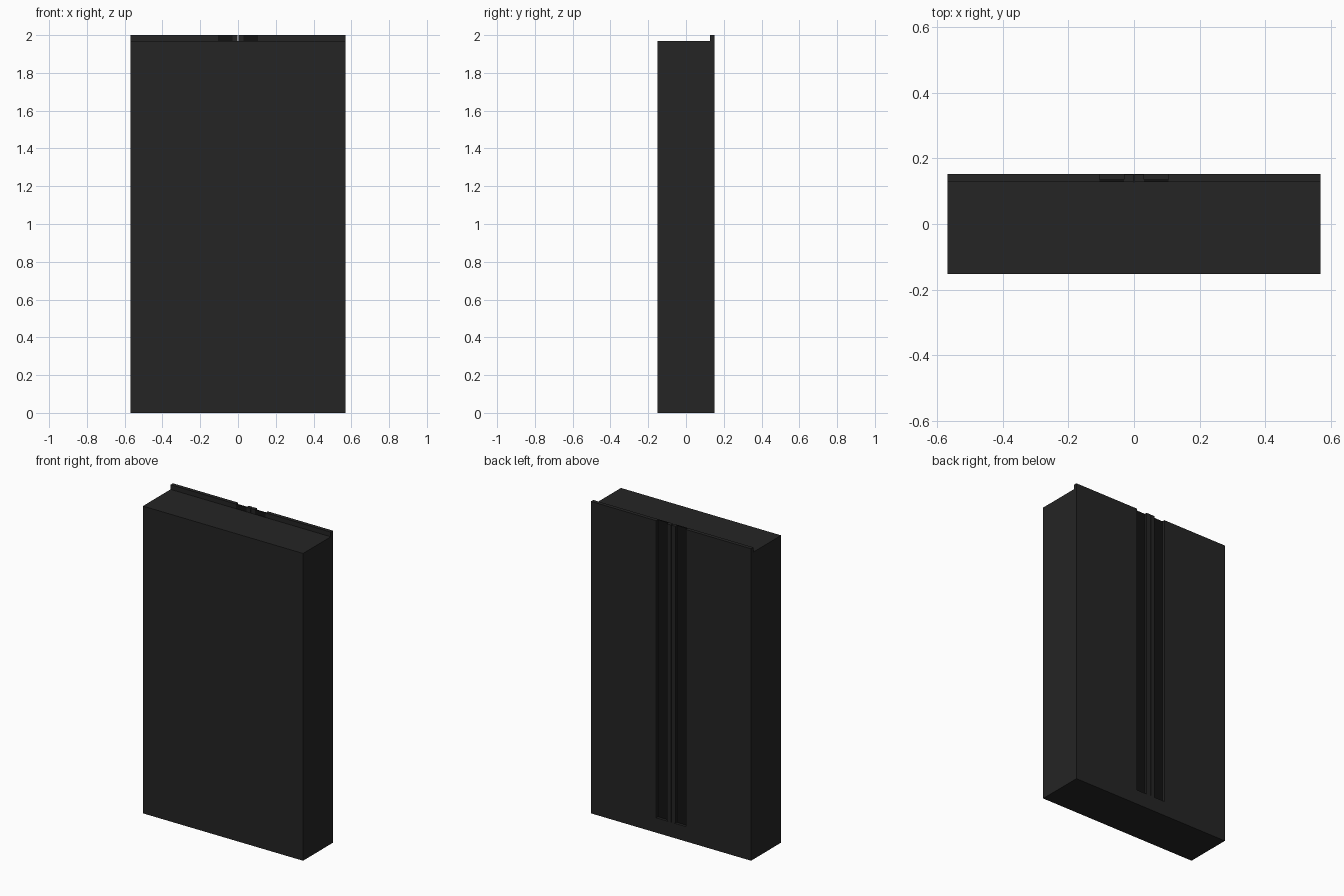
import bpy, bmesh

if "Cube" in bpy.data.objects:
    bpy.data.objects.remove(bpy.data.objects["Cube"])


def material(name, value):
    m = bpy.data.materials.new(name)
    m.diffuse_color = (value, value, value, 1)
    m.use_nodes = True
    m.node_tree.nodes["Principled BSDF"].inputs["Base Color"].default_value = m.diffuse_color
    return m


dark = material("charcoal", 0.018)
black = material("black", 0.006)


def box(name, x, y, z, mat=dark):
    bm = bmesh.new()
    bmesh.ops.create_cube(bm, size=1)
    for v in bm.verts:
        for i, (lo, hi) in enumerate((x, y, z)):
            v.co[i] = lo if v.co[i] < 0 else hi
    me = bpy.data.meshes.new(name)
    bm.to_mesh(me)
    bm.free()
    me.materials.append(mat)
    ob = bpy.data.objects.new(name, me)
    bpy.context.collection.objects.link(ob)
    return ob


W = 0.568    # half width
BASE = 0.095  # plinth height

# Plinth and cabinet body
box("plinth", (-W, W), (-0.152, 0.152), (0, BASE))
box("cabinet_body", (-W, W), (-0.152, 0.128), (BASE, 1.97))

# Pair of doors: panel, recessed grip channel and meeting stile on each side
for side, s in (("left", -1), ("right", 1)):
    def span(a, b):
        return tuple(sorted((s * a, s * b)))
    door = (BASE, 2.0)
    box(side + "_door_panel", span(0.105, W), (0.128, 0.152), door)
    box(side + "_grip_channel", span(0.03, 0.105), (0.128, 0.135), door, black)
    box(side + "_meeting_stile", span(0.002, 0.03), (0.128, 0.151), door)
